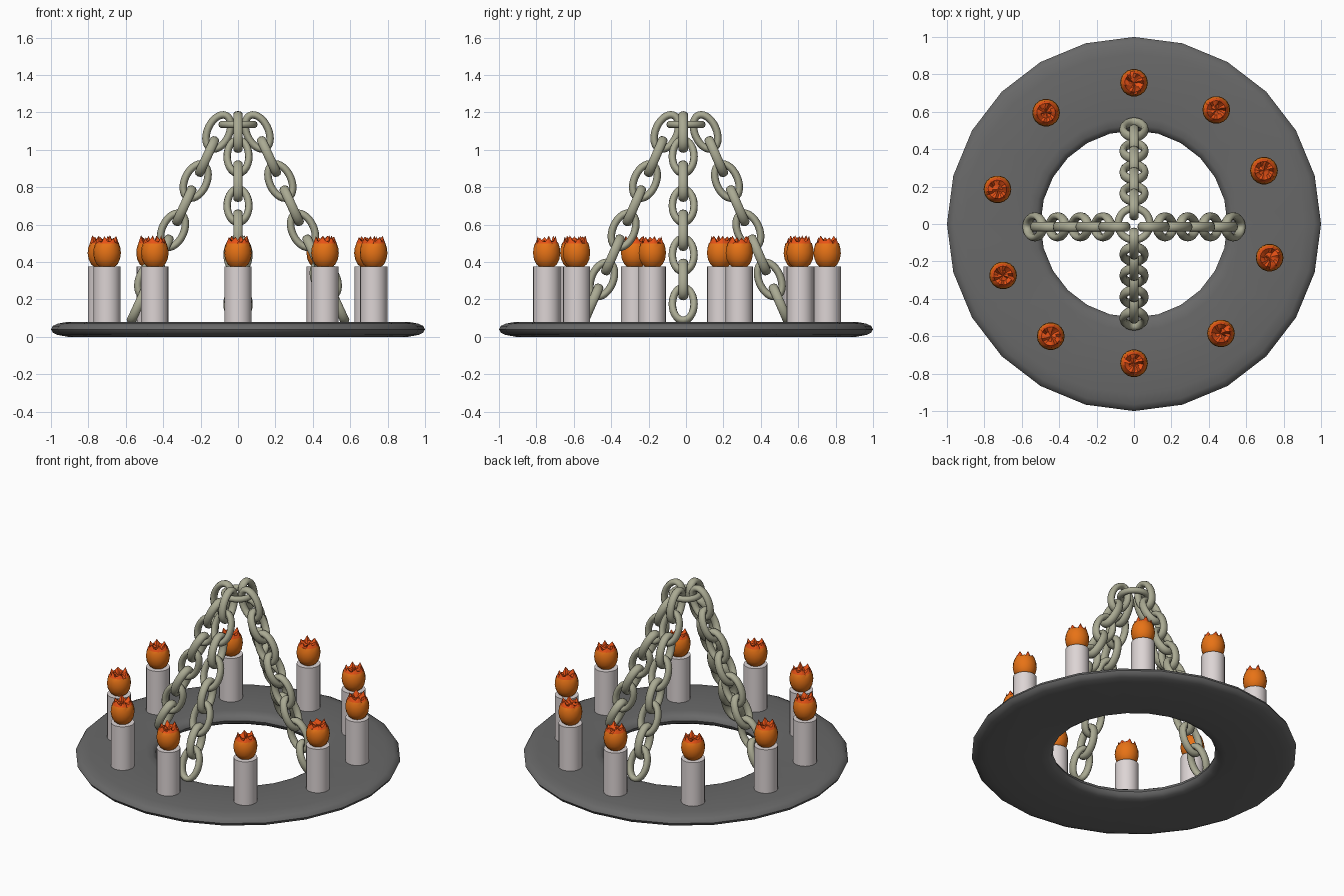
import bpy, math, random
from mathutils import Vector, Matrix

if "Cube" in bpy.data.objects:
    bpy.data.objects.remove(bpy.data.objects["Cube"])

random.seed(4)
TAU = math.tau


def material(name, r, g, b):
    m = bpy.data.materials.new(name)
    m.diffuse_color = (r, g, b, 1)
    m.use_nodes = True
    m.node_tree.nodes["Principled BSDF"].inputs["Base Color"].default_value = m.diffuse_color
    return m


IRON = material("dark_iron", 0.14, 0.14, 0.14)
CHAIN = material("chain_metal", 0.40, 0.40, 0.29)
WAX = material("candle_wax", 0.72, 0.66, 0.66)
ORANGE = material("flame_orange", 0.80, 0.17, 0.008)
RED = material("flame_red", 0.82, 0.085, 0.008)


def add(name, verts, faces, mats, indices=None, angle=40):
    me = bpy.data.meshes.new(name)
    me.from_pydata(verts, [], faces)
    for m in mats:
        me.materials.append(m)
    if indices:
        me.polygons.foreach_set("material_index", indices)
    ob = bpy.data.objects.new(name, me)
    bpy.context.collection.objects.link(ob)
    bpy.ops.object.select_all(action='DESELECT')
    ob.select_set(True)
    bpy.context.view_layer.objects.active = ob
    bpy.ops.object.shade_smooth_by_angle(angle=math.radians(angle))
    return ob


def grid_faces(rows, cols, wrap_rows):
    """Quads joining closed rings, optionally joining last ring to first."""
    n = rows if wrap_rows else rows - 1
    return [(i * cols + j, i * cols + (j + 1) % cols,
             (i + 1) % rows * cols + (j + 1) % cols, (i + 1) % rows * cols + j)
            for i in range(n) for j in range(cols)]


# Flat iron hoop with rounded rims
profile = [(0.50, 0.04), (0.508, 0.02), (0.53, 0.006), (0.57, 0.0), (0.91, 0.0),
           (0.965, 0.01), (0.99, 0.022), (1.0, 0.04), (0.99, 0.058), (0.965, 0.07),
           (0.91, 0.08), (0.57, 0.08), (0.53, 0.074), (0.508, 0.06)]
verts = [(r * math.cos(TAU * j / 24), r * math.sin(TAU * j / 24), z)
         for r, z in profile for j in range(24)]
add("hoop", verts, grid_faces(len(profile), 24, True), [IRON])


# Candles
def candle(i, x, y):
    n = 20
    rings = [(0.073, 0.07), (0.073, 0.375)]
    v = [(x + r * math.cos(TAU * j / n), y + r * math.sin(TAU * j / n), z)
         for r, z in rings for j in range(n)]
    f = grid_faces(2, n, False)
    f += [tuple(reversed(range(n))), tuple(range(n, 2 * n))]
    add(f"candle_{i}", v, f, [WAX])


# Tulip shaped flame: orange bulb, jagged red crown
def flame(i, x, y):
    n = 18
    rings = [(0.035, 0.37), (0.056, 0.388), (0.069, 0.415), (0.074, 0.447),
             (0.071, 0.475), (0.063, 0.500), (0.050, 0.525), (0.028, 0.505)]
    v = []
    for k, (r, z) in enumerate(rings):
        for j in range(n):
            a = TAU * j / n + (0.12 * (k - 4) if k > 4 else 0)
            dz = 0
            if k == 6:
                dz = random.uniform(0.004, 0.018) if j % 3 == 0 else random.uniform(-0.022, -0.008)
            elif k == 7:
                dz = random.uniform(-0.012, 0.012)
            v.append((x + r * math.cos(a), y + r * math.sin(a), z + dz))
    f = grid_faces(len(rings), n, False)
    idx = [1 if q // n >= 5 else 0 for q in range(len(f))]
    c = len(v)
    v.append((x, y, 0.50))
    top = (len(rings) - 1) * n
    f += [(top + j, top + (j + 1) % n, c) for j in range(n)]
    idx += [1] * n
    f.append(tuple(reversed(range(n))))
    idx.append(0)
    add(f"flame_{i}", v, f, [ORANGE, RED], idx, 35)


spots = [(0, 0.755), (0.44, 0.61), (0.695, 0.285), (0.725, -0.18), (0.465, -0.585),
         (0, -0.745), (-0.445, -0.60), (-0.70, -0.275), (-0.73, 0.185), (-0.47, 0.595)]
for i, (x, y) in enumerate(spots):
    candle(i + 1, x, y)
    flame(i + 1, x, y)


# Oval chain link: long axis, side axis, centre line half sizes, slightly flattened tube
def link(name, centre, long, side, a, b, rad=0.02, axial=0.026):
    normal = long.cross(side)
    n, m = 28, 10
    v = []
    for p in range(n):
        t = TAU * p / n
        pos = centre + long * a * math.cos(t) + side * b * math.sin(t)
        out = (long * math.cos(t) / a + side * math.sin(t) / b).normalized()
        for q in range(m):
            s = TAU * q / m
            v.append(pos + out * rad * math.cos(s) + normal * axial * math.sin(s))
    f = [tuple(reversed(face)) for face in grid_faces(n, m, True)]
    add(name, v, f, [CHAIN], angle=60)


# Four chains leaning in to the top ring, links alternating by a quarter turn
arms = [("right", 0, 0.53, -0.015), ("back", 90, 0.505, 0.0),
        ("left", 180, 0.53, 0.015), ("front", 270, 0.505, 0.0)]
for name, deg, reach, shift in arms:
    turn = Matrix.Rotation(math.radians(deg), 3, 'Z')
    start, end = Vector((0.105, shift, 1.095)), Vector((reach, shift, 0.175))
    along = (end - start).normalized()
    across = Vector((0, 1, 0))
    inplane = across.cross(along)
    for k in range(8):
        side = across if k % 2 else inplane
        link(f"{name}_chain_link_{k + 1}", turn @ start.lerp(end, k / 7),
             turn @ along, turn @ side, 0.097, 0.058)

# Horizontal ring gathering the chains
link("top_ring", Vector((0, 0, 1.135)), Vector((1, 0, 0)), Vector((0, 1, 0)),
     0.085, 0.085, 0.02, 0.02)
